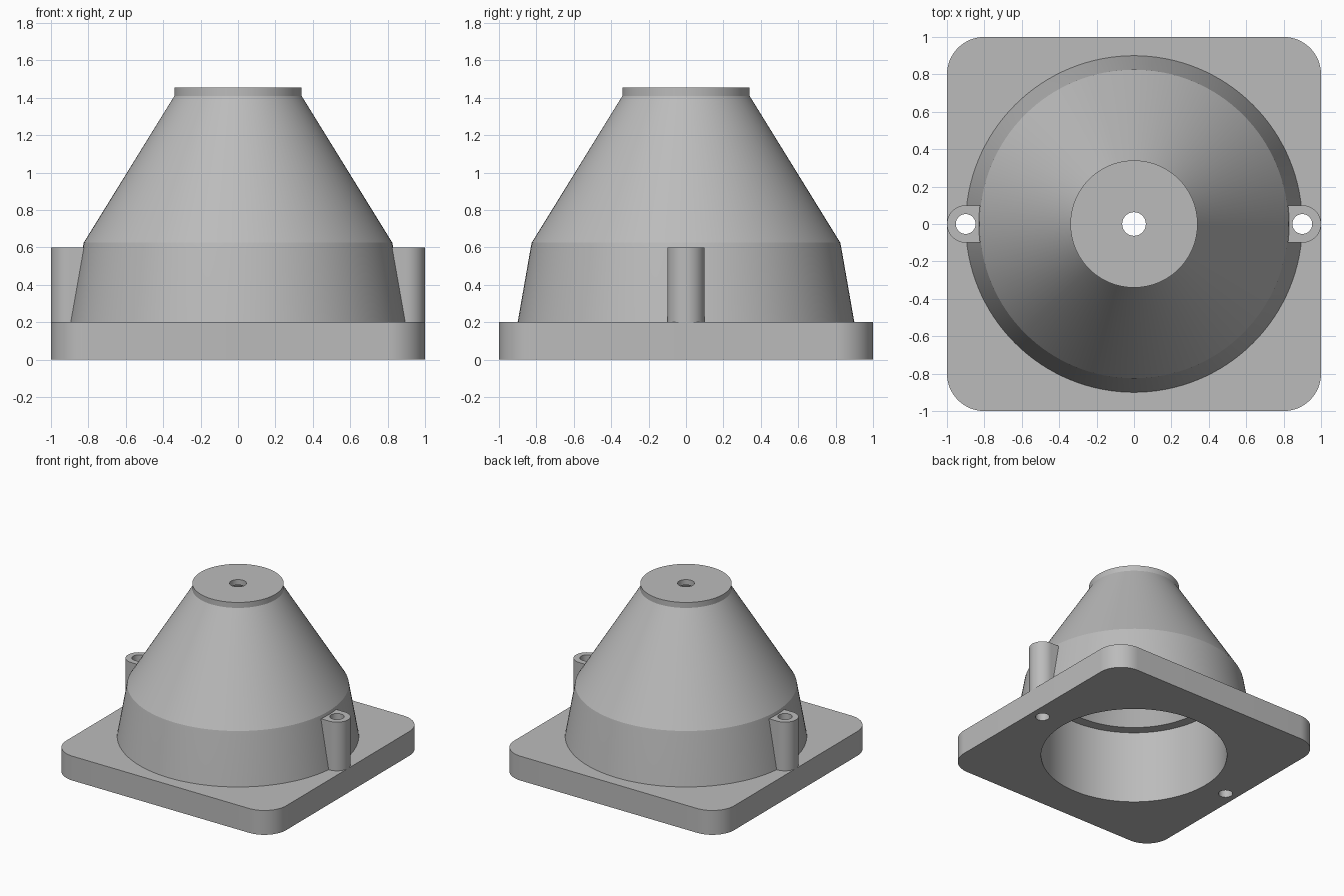
import bpy, bmesh
from math import sin, cos, pi, radians

if "Cube" in bpy.data.objects:
    bpy.data.objects.remove(bpy.data.objects["Cube"])

SEG = 128
GREY = (0.5, 0.5, 0.5, 1)
grey = bpy.data.materials.new("plain grey")
grey.use_nodes = True
grey.diffuse_color = GREY
grey.node_tree.nodes["Principled BSDF"].inputs["Base Color"].default_value = GREY


def add_object(name, bm):
    bmesh.ops.recalc_face_normals(bm, faces=bm.faces)
    mesh = bpy.data.meshes.new(name)
    bm.to_mesh(mesh)
    bm.free()
    mesh.materials.append(grey)
    ob = bpy.data.objects.new(name, mesh)
    bpy.context.collection.objects.link(ob)
    return ob


def arc(cx, cy, r, start, end, steps):
    angles = [radians(start + (end - start) * i / steps) for i in range(steps + 1)]
    return [(cx + r * cos(a), cy + r * sin(a)) for a in angles]


def prism(name, outline, z0, z1):
    bm = bmesh.new()
    base = bm.faces.new([bm.verts.new((x, y, z0)) for x, y in outline])
    top = bmesh.ops.extrude_face_region(bm, geom=[base])["geom"]
    verts = [g for g in top if isinstance(g, bmesh.types.BMVert)]
    bmesh.ops.translate(bm, verts=verts, vec=(0, 0, z1 - z0))
    return add_object(name, bm)


def lathe(name, profile):
    # Revolve a closed (radius, z) profile around the z axis
    bm = bmesh.new()
    rings = [[bm.verts.new((r * cos(2 * pi * i / SEG), r * sin(2 * pi * i / SEG), z))
              for i in range(SEG)] for r, z in profile]
    for k, a in enumerate(rings):
        b = rings[(k + 1) % len(rings)]
        for i in range(SEG):
            j = (i + 1) % SEG
            bm.faces.new((a[i], a[j], b[j], b[i]))
    return add_object(name, bm)


def cylinder(name, x, r, z0, z1, steps=48):
    return prism(name, arc(x, 0, r, 0, 360, steps)[:-1], z0, z1)


def cut(ob, cutter):
    mod = ob.modifiers.new("cut", "BOOLEAN")
    mod.operation = "DIFFERENCE"
    mod.solver = "EXACT"
    mod.object = cutter
    bpy.context.view_layer.objects.active = ob
    bpy.ops.object.modifier_apply(modifier=mod.name)


# Square base flange with rounded corners
corners = [(0.8, 0.8, 0), (-0.8, 0.8, 90), (-0.8, -0.8, 180), (0.8, -0.8, 270)]
outline = [p for x, y, a in corners for p in arc(x, y, 0.2, a, a + 90, 16)]
flange = prism("base_flange", outline, 0, 0.2)

# Hollow tapered housing with an inner ledge and a small top hole
housing = lathe("conical_housing", [
    (0.9, 0.2), (0.83, 0.6), (0.825, 0.625), (0.34, 1.41), (0.34, 1.455),
    (0.063, 1.455), (0.063, 1.41), (0.14, 1.4), (0.62, 0.6), (0.7, 0.6), (0.7, 0.2)])

# Screw lugs on both sides, with a rounded outer end
lugs = []
for side, name in ((1, "left_screw_lug"), (-1, "right_screw_lug")):
    shape = [(0.78, -0.1)] + arc(0.9, 0, 0.1, -90, 90, 24) + [(0.78, 0.1)]
    lugs.append(prism(name, [(side * x, y) for x, y in shape], 0.2, 0.6))

# Bore and screw holes
bore = cylinder("bore_cutter", 0, 0.7, -0.1, 0.3, SEG)
cut(flange, bore)
drills = [cylinder("screw_hole_cutter", s * 0.9, 0.053, -0.1, 0.8) for s in (1, -1)]
for drill, lug in zip(drills, lugs):
    for part in (flange, housing, lug):
        cut(part, drill)
for cutter in [bore] + drills:
    bpy.data.objects.remove(cutter)

# Smooth curved walls, crisp edges
bpy.ops.object.select_all(action="DESELECT")
for part in [flange, housing] + lugs:
    part.select_set(True)
bpy.context.view_layer.objects.active = flange
bpy.ops.object.shade_smooth_by_angle(angle=radians(15))
